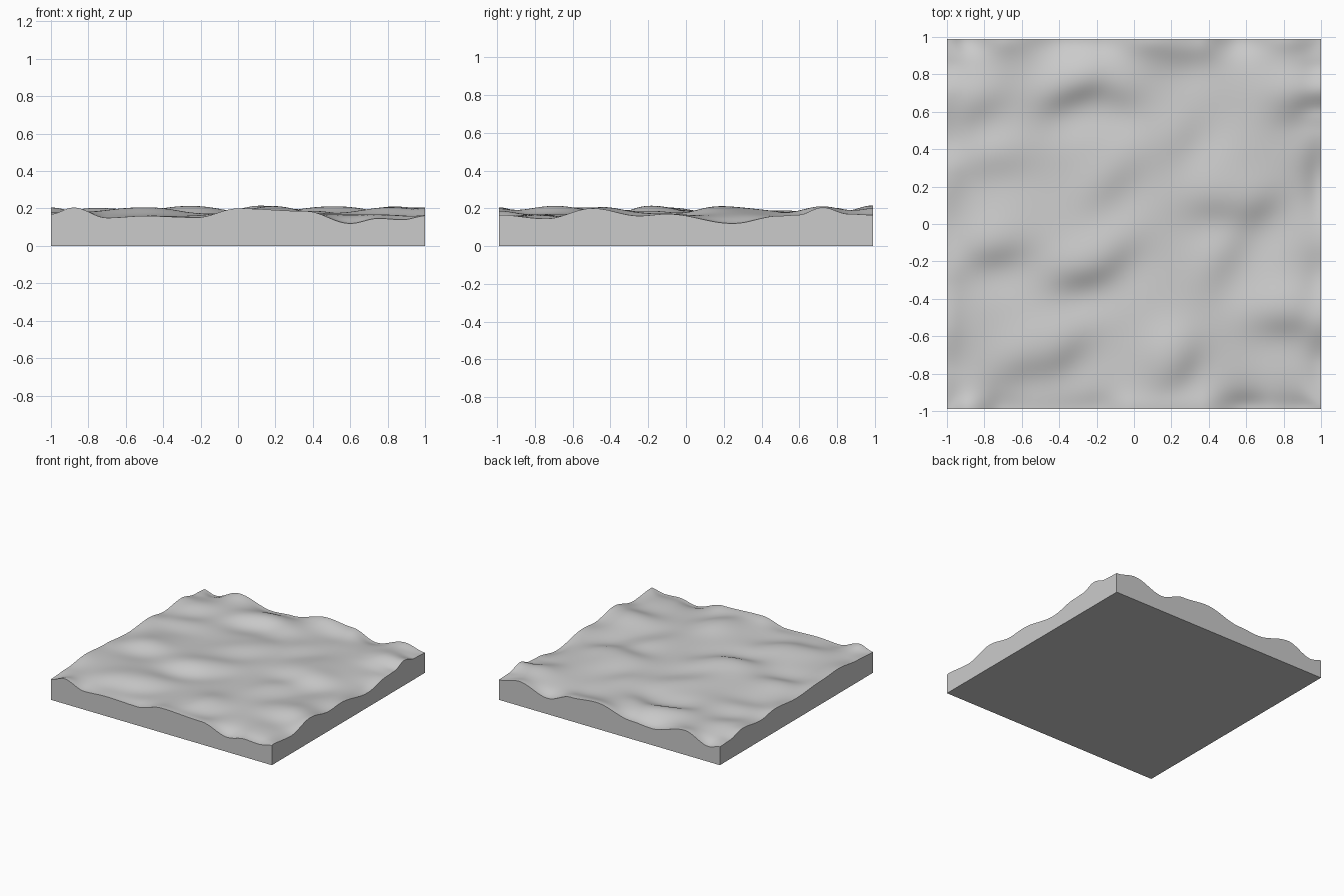
import bpy, bmesh, math

if "Cube" in bpy.data.objects:
    bpy.data.objects.remove(bpy.data.objects["Cube"])

HX, HY, N = 1.0, 0.99, 120

# Height profiles along the four rims: (position, height)
FRONT = [(-1, .17), (-.88, .205), (-.7, .15), (-.5, .16), (-.22, .152), (0, .2),
         (.36, .186), (.6, .12), (.75, .147), (.88, .14), (1, .16)]
RIGHT = [(-1, .165), (-.75, .145), (-.5, .2), (-.25, .16), (-.1, .17), (.25, .12),
         (.5, .16), (.6, .165), (.73, .205), (.87, .17), (1, .165)]
BACK = [(-1, .15), (-.9, .125), (-.68, .2), (-.38, .135), (-.2, .147), (.12, .215),
        (.35, .195), (.56, .13), (.82, .2), (1, .165)]
LEFT = [(-1, .17), (-.8, .18), (-.55, .205), (-.3, .19), (0, .17), (.28, .19),
        (.47, .165), (.7, .19), (.88, .155), (1, .15)]

# Slopes in the ground: x, y, half length, height step, direction of the fall
SLOPES = [(-.40, .65, .10, .040, -60), (-.24, .72, .10, .040, -60), (-.08, .66, .10, .030, -85),
          (-.76, -.18, .15, .036, -80), (-.28, -.30, .13, .042, -80), (-.08, -.18, .12, .024, -50),
          (.50, .08, .16, .032, -85), (.66, .02, .13, .030, -40),
          (.90, .62, .12, .034, -65), (.83, -.54, .16, .034, -85),
          (-.36, -.72, .14, .032, -45), (-.60, -.78, .12, .028, -60), (.26, -.78, .13, .032, -25),
          (.30, .92, .12, .028, -80), (-.83, .60, .12, .032, -60),
          (.28, .45, .12, .022, -30), (-.10, .20, .16, .022, -45),
          (.50, -.22, .15, .024, -30), (-.78, .31, .18, .022, -85)]
# Broad rounded rises: x, y, radius, height
MOUNDS = [(.47, .30, .15, .028), (.84, .74, .11, .025), (.20, -.68, .12, .028),
          (-.27, -.14, .15, .018), (-.76, -.06, .12, .014), (.84, -.42, .12, .020),
          (-.52, -.60, .13, .018), (-.28, .82, .11, .014)]


def profile(pts, t):
    for (a, ha), (b, hb) in zip(pts, pts[1:]):
        if t <= b:
            s = (t - a) / (b - a)
            return ha + (hb - ha) * (0.5 - 0.5 * math.cos(math.pi * s))
    return pts[-1][1]


def interior(x, y):
    h = 0.176
    for cx, cy, ln, step, ang in SLOPES:
        c, s = math.cos(math.radians(ang)), math.sin(math.radians(ang))
        u = ((x - cx) * c + (y - cy) * s) / 0.1
        v = (-(x - cx) * s + (y - cy) * c) / ln
        h -= step * 0.85 * u * math.exp(-0.5 * (u * u + v * v))
    for cx, cy, r, a in MOUNDS:
        h += a * math.exp(-((x - cx) ** 2 + (y - cy) ** 2) / (2 * r * r))
    # soft ceiling and floor
    return 0.18 + 0.06 * math.tanh((h - 0.18) / 0.06)


def height(x, y):
    # the rims pull the ground towards their own profile
    total, weight = interior(x, y), 1.0
    for pts, t, d in ((FRONT, x, y + HY), (BACK, x, HY - y),
                      (LEFT, y / HY, x + HX), (RIGHT, y / HY, HX - x)):
        w = (0.095 / (d + 0.002)) ** 2.5
        total += w * profile(pts, t)
        weight += w
    return total / weight


bm = bmesh.new()
# Rolling ground surface
grid = []
for j in range(N + 1):
    y = HY * (2 * j / N - 1)
    row = []
    for i in range(N + 1):
        x = HX * (2 * i / N - 1)
        row.append(bm.verts.new((x, y, height(x, y))))
    grid.append(row)
for j in range(N):
    for i in range(N):
        f = bm.faces.new((grid[j][i], grid[j][i + 1], grid[j + 1][i + 1], grid[j + 1][i]))
        f.smooth = True

# Straight walls and flat underside
rim = (grid[0][:-1] + [r[N] for r in grid[:-1]]
       + grid[N][:0:-1] + [r[0] for r in grid[:0:-1]])
base = [bm.verts.new((v.co.x, v.co.y, 0)) for v in rim]
n = len(rim)
for k in range(n):
    m = (k + 1) % n
    bm.faces.new((base[k], base[m], rim[m], rim[k]))
bm.faces.new(base[::-1])
# crisp border between ground and walls
for e in bm.edges:
    if len({f.smooth for f in e.link_faces}) == 2:
        e.smooth = False
bmesh.ops.recalc_face_normals(bm, faces=bm.faces)

mesh = bpy.data.meshes.new("terrain_slab")
bm.to_mesh(mesh)
bm.free()
slab = bpy.data.objects.new("terrain_slab", mesh)
bpy.context.collection.objects.link(slab)

grey = bpy.data.materials.new("light grey")
grey.diffuse_color = (0.6, 0.6, 0.6, 1)
grey.use_nodes = True
grey.node_tree.nodes["Principled BSDF"].inputs["Base Color"].default_value = grey.diffuse_color
mesh.materials.append(grey)
